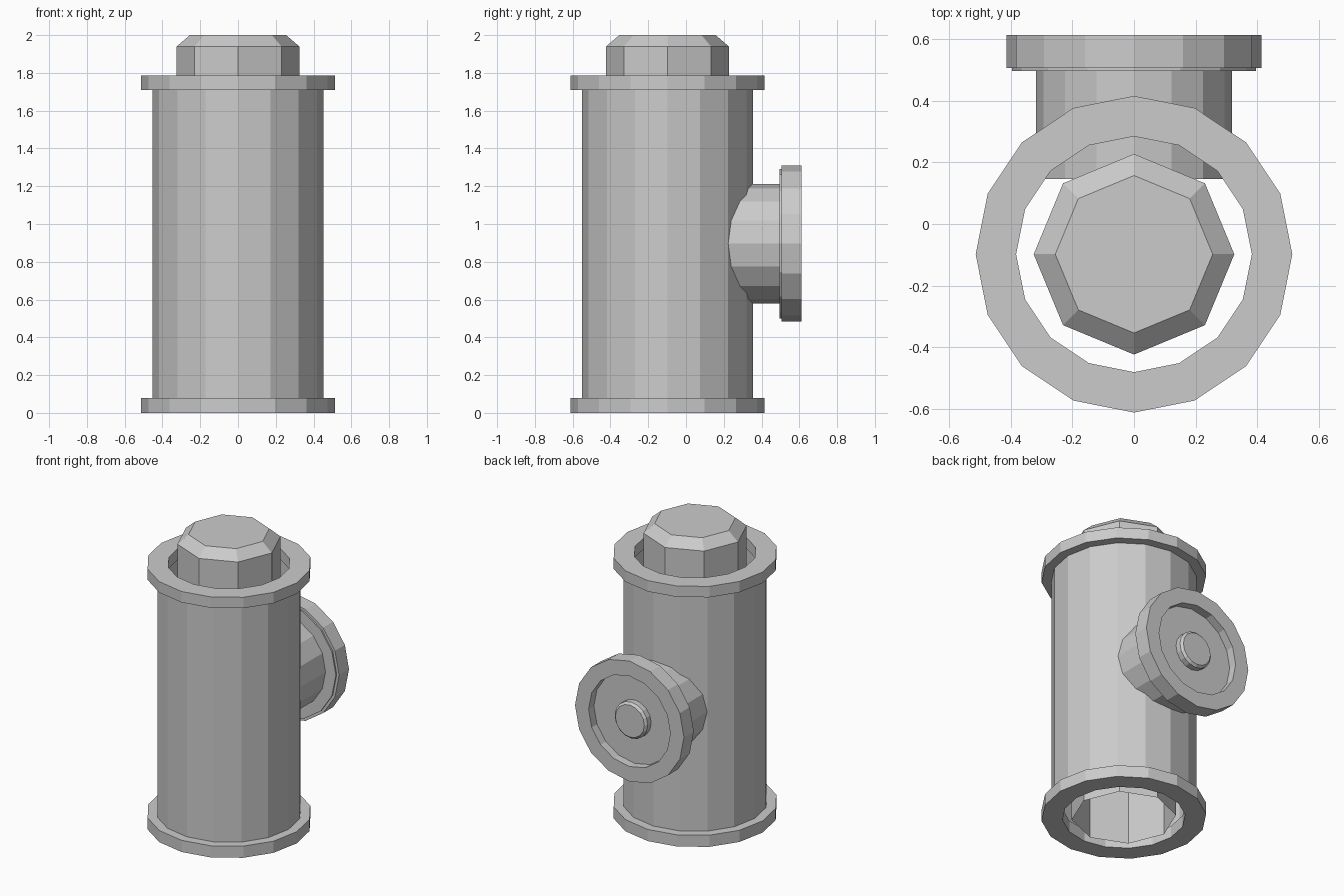
import bpy, bmesh
from math import sin, cos, tau
from mathutils import Matrix

if "Cube" in bpy.data.objects:
    bpy.data.objects.remove(bpy.data.objects["Cube"])

UP = Matrix.Translation((0, -0.098, 0))
# local z -> +y, for parts on the side outlet
OUT = Matrix.Translation((0, 0, 0.896)) @ Matrix.Rotation(-tau / 4, 4, 'X')


def lathe(name, profile, sides, frame, closed=False, cap_end=False):
    """Spin (radius, height) points around the local z axis, flat shaded."""
    bm = bmesh.new()
    rings = [[bm.verts.new((r * cos(tau * i / sides), r * sin(tau * i / sides), h))
              for i in range(sides)] for r, h in profile]
    pairs = list(zip(rings, rings[1:]))
    if closed:
        pairs.append((rings[-1], rings[0]))
    for a, b in pairs:
        for i in range(sides):
            j = (i + 1) % sides
            bm.faces.new((a[i], a[j], b[j], b[i]))
    if cap_end:
        bm.faces.new(rings[-1])
    bm.transform(frame)
    mesh = bpy.data.meshes.new(name)
    bm.to_mesh(mesh)
    bm.free()
    obj = bpy.data.objects.new(name, mesh)
    bpy.context.collection.objects.link(obj)
    return obj


# Outer shell, open at both ends
lathe("outer_shell", [(0.452, 0.04), (0.452, 1.75)], 16, UP)

# Flat end rings
for name, low, high in (("bottom_ring", 0, 0.08), ("top_ring", 1.71, 1.785)):
    lathe(name, [(0.382, low), (0.513, low), (0.513, high), (0.382, high)],
          16, UP, closed=True)

# Eight-sided inner column with chamfered top, open underneath
lathe("inner_column", [(0.325, 0), (0.325, 1.94), (0.255, 2.0)], 8, UP, cap_end=True)

# Side outlet pipe, its end plate forms the recess floor
lathe("outlet_pipe", [(0.317, 0.145), (0.317, 0.555)], 16, OUT, cap_end=True)

# Stepped outlet flange
lathe("outlet_flange", [(0.31, 0.495), (0.395, 0.495), (0.395, 0.505), (0.413, 0.505),
                        (0.413, 0.612), (0.31, 0.612)], 16, OUT, closed=True)

# Small chamfered knob in the recess
lathe("outlet_knob", [(0.125, 0.55), (0.125, 0.593), (0.11, 0.608)], 16, OUT, cap_end=True)
